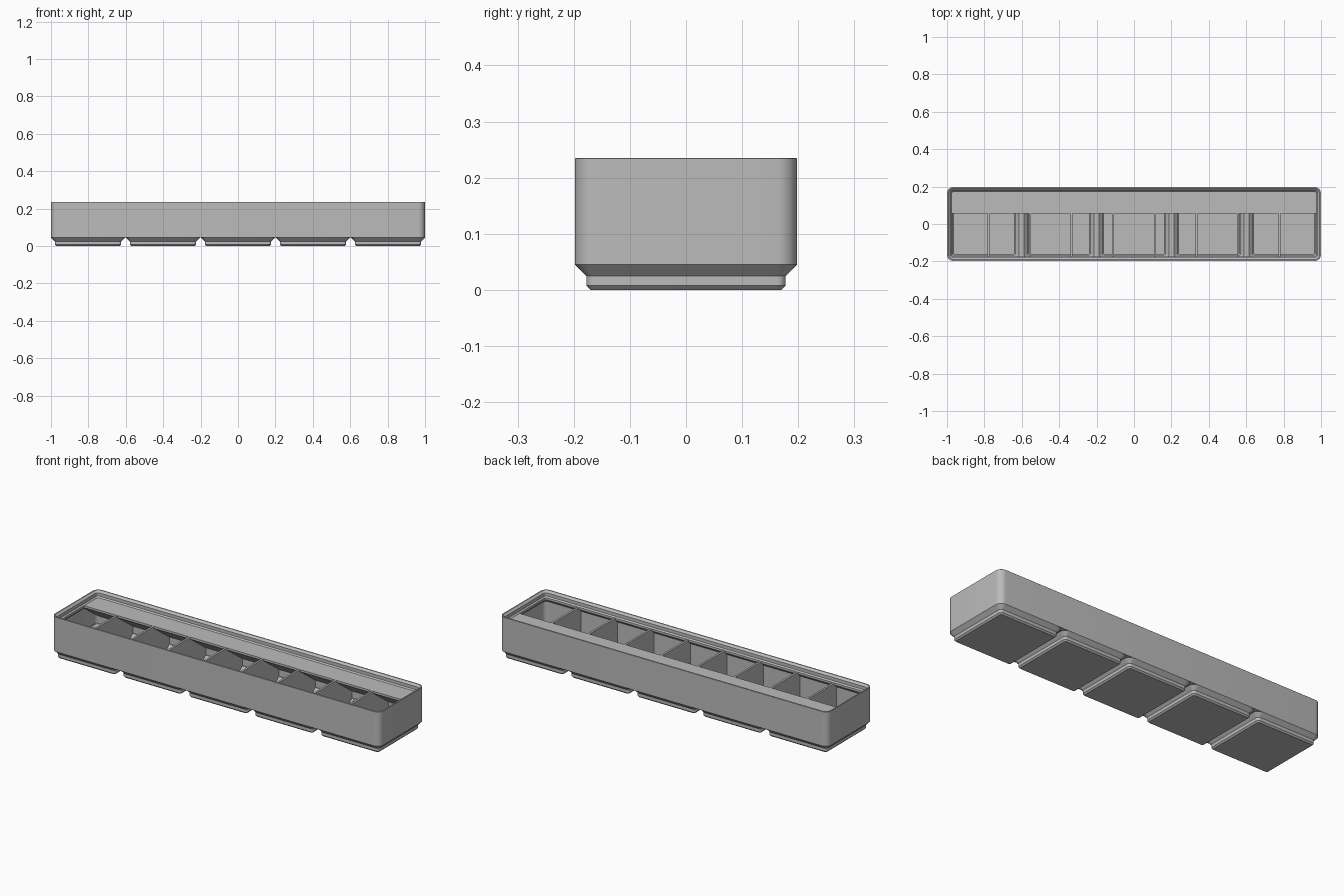
import bpy, bmesh, math

if "Cube" in bpy.data.objects:
    bpy.data.objects.remove(bpy.data.objects["Cube"])

grey = bpy.data.materials.new("plain grey")
grey.use_nodes = True
COLOUR = (0.5, 0.5, 0.5, 1)
grey.diffuse_color = COLOUR
grey.node_tree.nodes["Principled BSDF"].inputs["Base Color"].default_value = COLOUR

PITCH = 0.401     # spacing of the feet
HALF_X, HALF_Y = 1.0, 0.198
RADIUS = 0.0358
RIM = 0.2005      # height of the compartment tops
BRIDGE = 0.0454   # height where the feet meet the tray


def finish(name, bm):
    bmesh.ops.recalc_face_normals(bm, faces=bm.faces)
    mesh = bpy.data.meshes.new(name)
    bm.to_mesh(mesh)
    bm.free()
    obj = bpy.data.objects.new(name, mesh)
    bpy.context.collection.objects.link(obj)
    mesh.materials.append(grey)
    return obj


def smooth(obj):
    bpy.ops.object.select_all(action="DESELECT")
    obj.select_set(True)
    bpy.context.view_layer.objects.active = obj
    bpy.ops.object.shade_smooth_by_angle(angle=math.radians(25))


def loft(name, profile, cx=0.0, hx=HALF_Y, hy=HALF_Y, steps=8):
    """Skin rounded rectangles; profile holds (inset, height) pairs."""
    bm = bmesh.new()
    rings = []
    for inset, z in profile:
        r = max(RADIUS - inset, 0.005)
        ring = []
        for corner, (sx, sy) in enumerate(((1, 1), (-1, 1), (-1, -1), (1, -1))):
            for i in range(steps + 1):
                a = math.pi / 2 * (corner + i / steps)
                ring.append(bm.verts.new((
                    cx + sx * (hx - inset - r) + r * math.cos(a),
                    sy * (hy - inset - r) + r * math.sin(a), z)))
        rings.append(ring)
    for low, high in zip(rings, rings[1:]):
        for i in range(len(low)):
            j = (i + 1) % len(low)
            bm.faces.new((low[i], low[j], high[j], high[i]))
    bm.faces.new(rings[0])
    bm.faces.new(rings[-1])
    return finish(name, bm)


def slab(name, outline, x0, x1):
    """Extrude a side outline of (y, z) points along x."""
    bm = bmesh.new()
    face = bm.faces.new([bm.verts.new((x0, y, z)) for y, z in outline])
    out = bmesh.ops.extrude_face_region(bm, geom=[face])
    verts = [v for v in out["geom"] if isinstance(v, bmesh.types.BMVert)]
    bmesh.ops.translate(bm, verts=verts, vec=(x1 - x0, 0, 0))
    return finish(name, bm)


# Tray with the stepped stacking lip and thin walls
tray = loft("tray", [
    (0, BRIDGE), (0, 0.234), (0.001, 0.235), (0.007, 0.235),
    (0.018, 0.2245), (0.018, 0.207), (0.0248, RIM), (0.0248, 0.189),
    (0.009, 0.173), (0.009, 0.0535)], hx=HALF_X)

# Hollow feet, each opening into the tray
for n in range(-2, 3):
    x = n * PITCH
    cutter = loft("foot_cutter", [
        (0.032, 0.030), (0.011, 0.051), (0.011, 0.07)], x)
    mod = tray.modifiers.new("opening", "BOOLEAN")
    mod.operation = "DIFFERENCE"
    mod.solver = "EXACT"
    mod.object = cutter
    bpy.context.view_layer.objects.active = tray
    bpy.ops.object.modifier_apply(modifier=mod.name)
    bpy.data.objects.remove(cutter)
    foot = loft(f"foot_{n + 3}", [
        (0.028, 0), (0.0204, 0.0076), (0.0204, 0.0248), (0, BRIDGE),
        (0.0166, BRIDGE), (0.032, 0.030), (0.032, 0.014), (0.036, 0.010)], x)
    smooth(foot)
smooth(tray)

# Dividers make nine equal compartments
half = [(0.192, 0.2), (0.192, 0.048), (0.172, 0.028), (0.172, 0.008)]
outline = half + [(-y, z) for y, z in reversed(half)]
for n in range(8):
    x = (n - 3.5) * 2 / 9
    slab(f"divider_{n + 1}", outline, x - 0.0055, x + 0.0055)

# Label shelf along the back with a sloping underside
slab("label_shelf", [(0.055, RIM), (0.19, RIM), (0.19, 0.09), (0.055, 0.189)],
     -0.985, 0.985)
